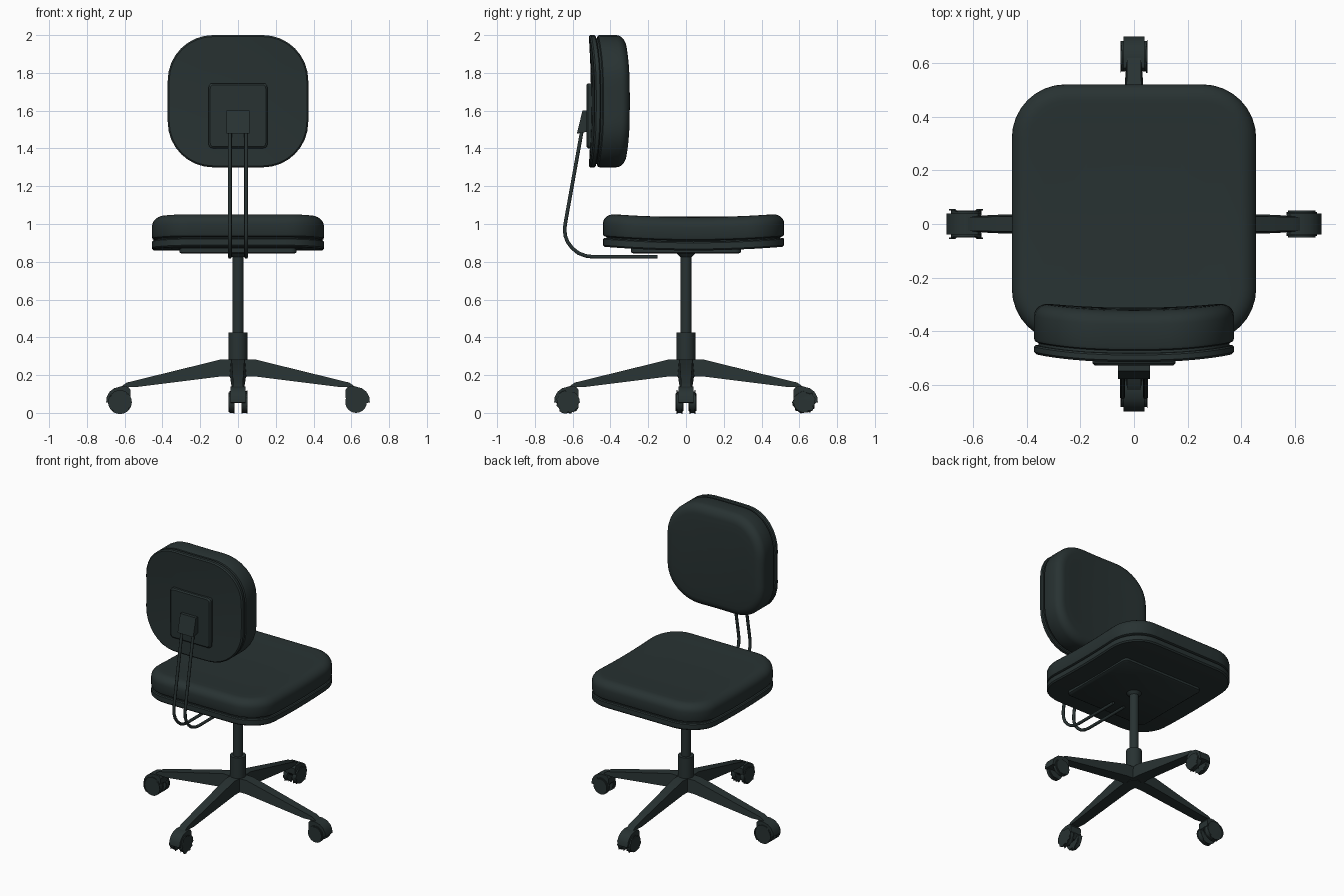
import bpy, bmesh, math
from mathutils import Matrix, Vector

if "Cube" in bpy.data.objects:
    bpy.data.objects.remove(bpy.data.objects["Cube"])

mat = bpy.data.materials.new("dark green black")
mat.diffuse_color = (0.021, 0.032, 0.032, 1)
mat.use_nodes = True
mat.node_tree.nodes["Principled BSDF"].inputs["Base Color"].default_value = mat.diffuse_color


def finish(bm, name, angle=35):
    bmesh.ops.recalc_face_normals(bm, faces=bm.faces)
    me = bpy.data.meshes.new(name)
    bm.to_mesh(me)
    bm.free()
    ob = bpy.data.objects.new(name, me)
    bpy.context.collection.objects.link(ob)
    me.materials.append(mat)
    bpy.ops.object.select_all(action='DESELECT')
    ob.select_set(True)
    bpy.context.view_layer.objects.active = ob
    bpy.ops.object.shade_smooth_by_angle(angle=math.radians(angle))
    return ob


def outline(hx, hy, r):
    """Rounded rectangle with subdivided straight edges."""
    pts = []
    corners = [(1, 1, 0), (-1, 1, 90), (-1, -1, 180), (1, -1, 270)]
    for sx, sy, a0 in corners:
        for i in range(9):
            a = math.radians(a0 + 90 * i / 8)
            pts.append(Vector((sx * (hx - r) + r * math.cos(a), sy * (hy - r) + r * math.sin(a))))
    full = []
    for i, p in enumerate(pts):
        full.append(p)
        if i % 9 == 8:
            q = pts[(i + 1) % 36]
            full += [p.lerp(q, k / 6) for k in range(1, 6)]
    return full


def slab(name, hx, hy, r, rings, place):
    """Stack of inset rounded outlines (inset, depth), placed by a bending function."""
    bm = bmesh.new()
    loops = []
    for inset, d in rings:
        pts = outline(hx - inset, hy - inset, max(r - inset, 0.02))
        loops.append([bm.verts.new(place(p.x, p.y, d)) for p in pts])
    n = len(loops[0])
    for a, b in zip(loops, loops[1:]):
        for i in range(n):
            bm.faces.new((a[i], a[(i + 1) % n], b[(i + 1) % n], b[i]))
    bm.faces.new(loops[0])
    bm.faces.new(loops[-1])
    return finish(bm, name)


def pad_rings(d0, d1, soft):
    """Cushion section: small lower edge, straight wall, soft upper edge."""
    rings = [(0.28, d0), (0.15, d0), (0.02, d0), (0.004, d0 + 0.006), (0, d0 + 0.016)]
    for i in range(7):
        a = math.pi / 2 * i / 6
        rings.append((soft * 1.15 * (1 - math.cos(a)), d1 - soft + soft * math.sin(a)))
    return rings + [(0.12, d1), (0.19, d1), (0.28, d1)]


def shell_rings(d0, d1):
    return [(0.28, d0), (0.15, d0), (0.06, d0), (0.008, d0), (0, d0 + 0.008),
            (0, d1 - 0.006), (0.006, d1), (0.06, d1), (0.15, d1), (0.28, d1)]


def prism(bm, profile, width):
    """Extrude a radial/height profile sideways; width is a function of the point."""
    sides = [[bm.verts.new((r, s * width(r, z), z)) for r, z in profile] for s in (-1, 1)]
    n = len(profile)
    for i in range(n):
        j = (i + 1) % n
        bm.faces.new((sides[0][i], sides[0][j], sides[1][j], sides[1][i]))
    bm.faces.new(sides[0])
    bm.faces.new(sides[1])


def cylinder(bm, r1, r2, z0, z1, segs=32):
    bmesh.ops.create_cone(bm, cap_ends=True, segments=segs, radius1=r1, radius2=r2,
                          depth=z1 - z0, matrix=Matrix.Translation((0, 0, (z0 + z1) / 2)))


# Seat, dished from front to back
def seat_place(u, v, d):
    return (u, v + 0.04, d + 0.02 * (v / 0.48) ** 2)


slab("seat_cushion", 0.455, 0.48, 0.2, pad_rings(0.912, 1.036, 0.055), seat_place)
slab("seat_shell", 0.455, 0.48, 0.2, shell_rings(0.86, 0.906), seat_place)
slab("seat_core", 0.435, 0.46, 0.18, [(0.2, 0.9), (0, 0.9), (0, 0.918), (0.2, 0.918)], seat_place)
slab("seat_mount_plate", 0.31, 0.29, 0.03,
     [(0.012, 0.843), (0, 0.85), (0, 0.872)], lambda u, v, d: (u, v, d))


# Backrest, curved around the sitter
def back_place(u, v, d):
    return (u, d + 0.02 * (u / 0.37) ** 2 - 0.012 * (v / 0.35) ** 2, v + 1.65)


slab("backrest_cushion", 0.372, 0.35, 0.24, pad_rings(-0.462, -0.312, 0.05), back_place)
slab("backrest_shell", 0.372, 0.35, 0.24, shell_rings(-0.503, -0.47), back_place)
slab("backrest_core", 0.355, 0.333, 0.22,
     [(0.2, -0.475), (0, -0.475), (0, -0.455), (0.2, -0.455)], back_place)
slab("backrest_mount_plate", 0.155, 0.172, 0.018,
     [(0.008, -0.526), (0, -0.518), (0, -0.49)], lambda u, v, d: (u, d, v + 1.573))

# Tilted bracket holding the tubes
bm = bmesh.new()
prism(bm, [(-0.578, 1.478), (-0.548, 1.6), (-0.515, 1.6), (-0.515, 1.49)], lambda r, z: 0.06)
bm.transform(Matrix(((0, 1, 0, 0), (1, 0, 0, 0), (0, 0, 1, 0), (0, 0, 0, 1))))
finish(bm, "backrest_bracket")

# Bent support tubes
path = [(-0.15, 0.826), (-0.3, 0.826), (-0.49, 0.826), (-0.53, 0.831), (-0.57, 0.846),
        (-0.603, 0.873), (-0.627, 0.905), (-0.64, 0.94), (-0.642, 0.98), (-0.636, 1.02),
        (-0.55, 1.5)]
for side, x in (("left", -0.043), ("right", 0.043)):
    cu = bpy.data.curves.new("support_tube_" + side, 'CURVE')
    cu.dimensions = '3D'
    cu.bevel_depth = 0.01
    cu.bevel_resolution = 3
    cu.use_fill_caps = True
    sp = cu.splines.new('POLY')
    sp.points.add(len(path) - 1)
    for p, (y, z) in zip(sp.points, path):
        p.co = (x, y, z, 1)
    cu.materials.append(mat)
    tube = bpy.data.objects.new("support_tube_" + side, cu)
    bpy.context.collection.objects.link(tube)
    bpy.ops.object.select_all(action='DESELECT')
    tube.select_set(True)
    bpy.context.view_layer.objects.active = tube
    bpy.ops.object.convert(target='MESH')
    bpy.ops.object.shade_smooth_by_angle(angle=math.radians(40))

# Gas column and sleeve
for name, r1, r2, z0, z1 in (("column", 0.03, 0.03, 0.4, 0.845),
                             ("column_top", 0.03, 0.05, 0.825, 0.846),
                             ("column_sleeve", 0.05, 0.05, 0.27, 0.425),
                             ("base_hub", 0.045, 0.05, 0.19, 0.283)):
    bm = bmesh.new()
    cylinder(bm, r1, r2, z0, z1)
    finish(bm, name)

# Four legs with twin-wheel casters
leg = [(0, 0.283), (0.09, 0.283), (0.59, 0.16), (0.62, 0.138), (0.53, 0.138), (0.09, 0.193), (0, 0.193)]
hood = [(0.57, 0.08), (0.568, 0.12), (0.58, 0.138), (0.62, 0.14), (0.655, 0.131), (0.68, 0.112),
        (0.695, 0.085), (0.698, 0.055), (0.675, 0.052), (0.6, 0.052)]
for k, side in enumerate(("right", "back", "left", "front")):
    turn = Matrix.Rotation(k * math.pi / 2, 4, 'Z')

    def leg_width(r, z):
        top = 0.283 - max(r - 0.09, 0) * 0.246
        return (0.026 if z > top - 0.02 else 0.034) + 0.012 * max(0, 1 - r / 0.3)

    bm = bmesh.new()
    prism(bm, leg, leg_width)
    bm.transform(turn)
    finish(bm, side + "_leg", 25)

    bm = bmesh.new()
    prism(bm, hood, lambda r, z: 0.04)
    bm.transform(turn)
    finish(bm, side + "_caster_hood")

    bm = bmesh.new()
    for s in (-1, 1):
        m = Matrix.Translation((0.625, s * 0.034, 0.057)) @ Matrix.Rotation(math.pi / 2, 4, 'X')
        bmesh.ops.create_cone(bm, cap_ends=True, segments=24, radius1=0.057, radius2=0.057,
                              depth=0.032, matrix=m)
    bm.transform(turn)
    rims = [e for e in bm.edges if e.calc_face_angle(0) > 1]
    bmesh.ops.bevel(bm, geom=rims, offset=0.006, segments=2, affect='EDGES')
    finish(bm, side + "_caster_wheels")
